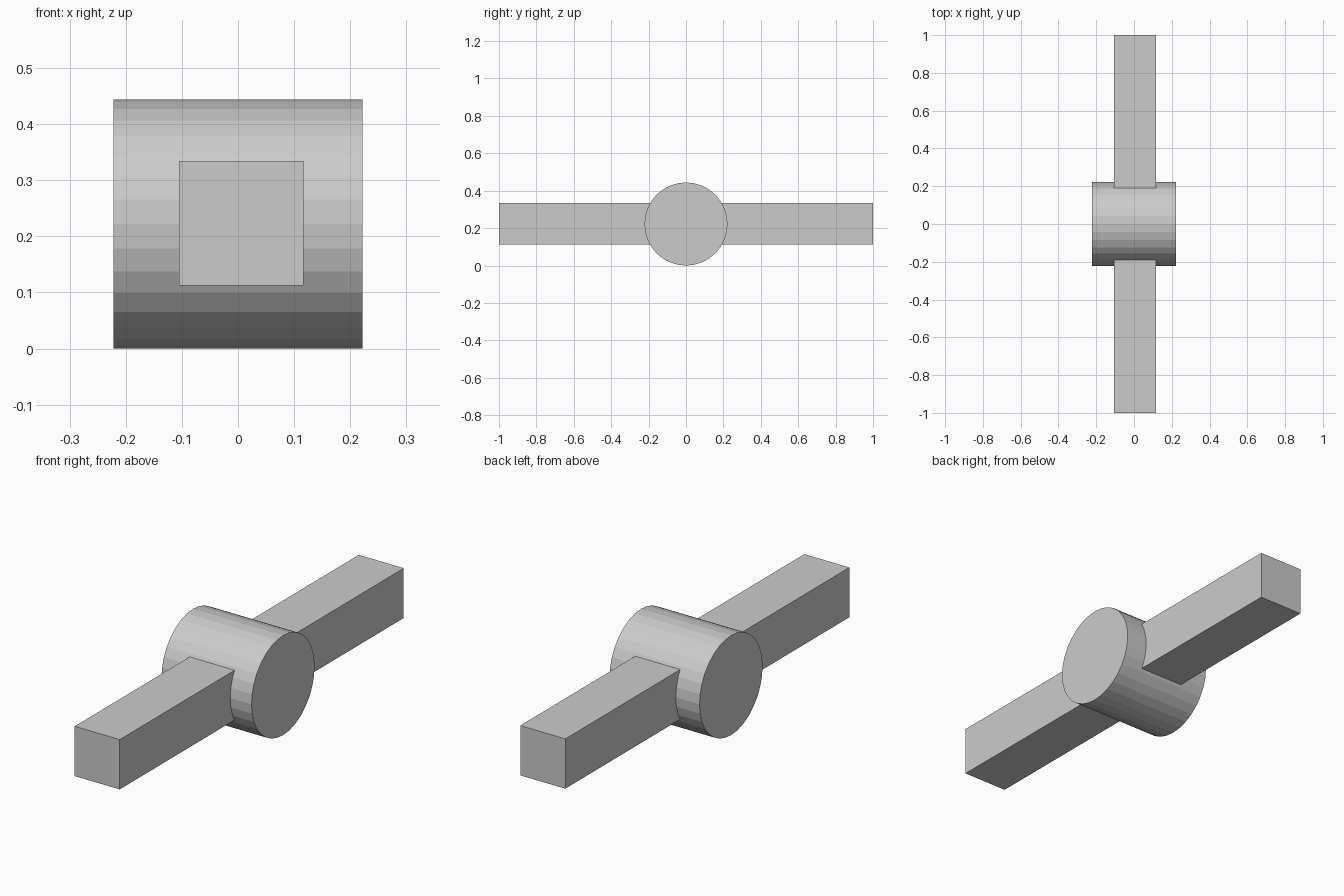
import bpy
from math import pi

if "Cube" in bpy.data.objects:
    bpy.data.objects.remove(bpy.data.objects["Cube"])

R = 0.222  # hub radius and half width

# round hub, axis along x, 32 flat sides
bpy.ops.mesh.primitive_cylinder_add(vertices=32, radius=R, depth=2 * R,
                                    location=(0, 0, R), rotation=(0, pi / 2, 0))
hub = bpy.context.object
hub.name = "hub"

# square bar running through the hub, slightly off centre
bpy.ops.mesh.primitive_cube_add(size=1, location=(0.006, 0, R + 0.001))
bar = bpy.context.object
bar.name = "cross_bar"
bar.scale = (R, 2, R)

bpy.ops.object.select_all(action='SELECT')
bpy.ops.object.transform_apply(location=False, rotation=True, scale=True)
